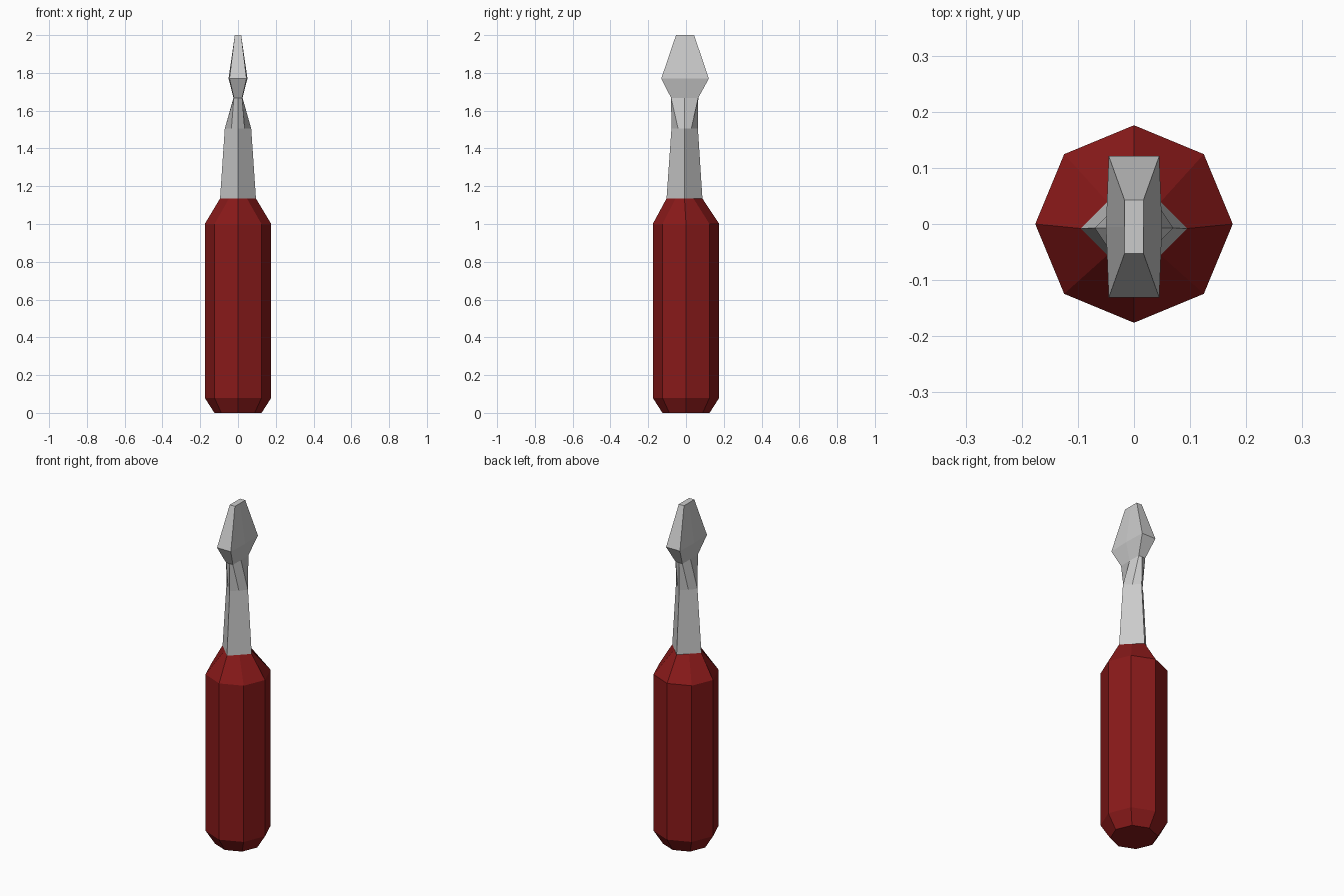
import bpy, bmesh, math

if "Cube" in bpy.data.objects:
    bpy.data.objects.remove(bpy.data.objects["Cube"])


def octagon(r, z):
    return [(r * math.cos(k * math.pi / 4), r * math.sin(k * math.pi / 4), z) for k in range(8)]


def eight(rx, ry, cx, cy, z, yc=0.0):
    # Ring of 8: axis points at rx, ry and diagonal points at cx, cy
    return [(rx, yc, z), (cx, yc + cy, z), (0, yc + ry, z), (-cx, yc + cy, z),
            (-rx, yc, z), (-cx, yc - cy, z), (0, yc - ry, z), (cx, yc - cy, z)]


def diamond(r, ry, z, yc):
    return eight(r, ry, r / 2, ry / 2, z, yc)


def loft(name, rings, color=None, cap_start=False, cap_end=False):
    bm = bmesh.new()
    loops = [[bm.verts.new(p) for p in ring] for ring in rings]
    for a, b in zip(loops, loops[1:]):
        for i in range(8):
            j = (i + 1) % 8
            bm.faces.new((a[i], a[j], b[j], b[i]))
    if cap_start:
        bm.faces.new(loops[0][::-1])
    if cap_end:
        bm.faces.new(loops[-1])
    mesh = bpy.data.meshes.new(name)
    bm.to_mesh(mesh)
    bm.free()
    obj = bpy.data.objects.new(name, mesh)
    bpy.context.collection.objects.link(obj)
    if color:
        mat = bpy.data.materials.new(name + "_red")
        mat.diffuse_color = color
        mat.use_nodes = True
        mat.node_tree.nodes["Principled BSDF"].inputs["Base Color"].default_value = mat.diffuse_color
        mesh.materials.append(mat)
    return obj


shoulder = diamond(0.095, 0.095, 1.135, -0.008)

# Octagonal red handle, blending into the square shaft
loft("handle", [octagon(0.125, 0), octagon(0.176, 0.08), octagon(0.176, 1.0), shoulder],
     color=(0.25, 0.01, 0.01, 1), cap_start=True)

# Square shaft turning into the flat blade
loft("shaft_and_blade", [
    shoulder,
    diamond(0.07, 0.07, 1.505, -0.007),
    eight(0.024, 0.072, 0.022, 0.072, 1.668, -0.007),
    eight(0.05, 0.126, 0.045, 0.126, 1.77, -0.005),
    eight(0.017, 0.048, 0.017, 0.048, 2.0, -0.005),
], cap_end=True)
